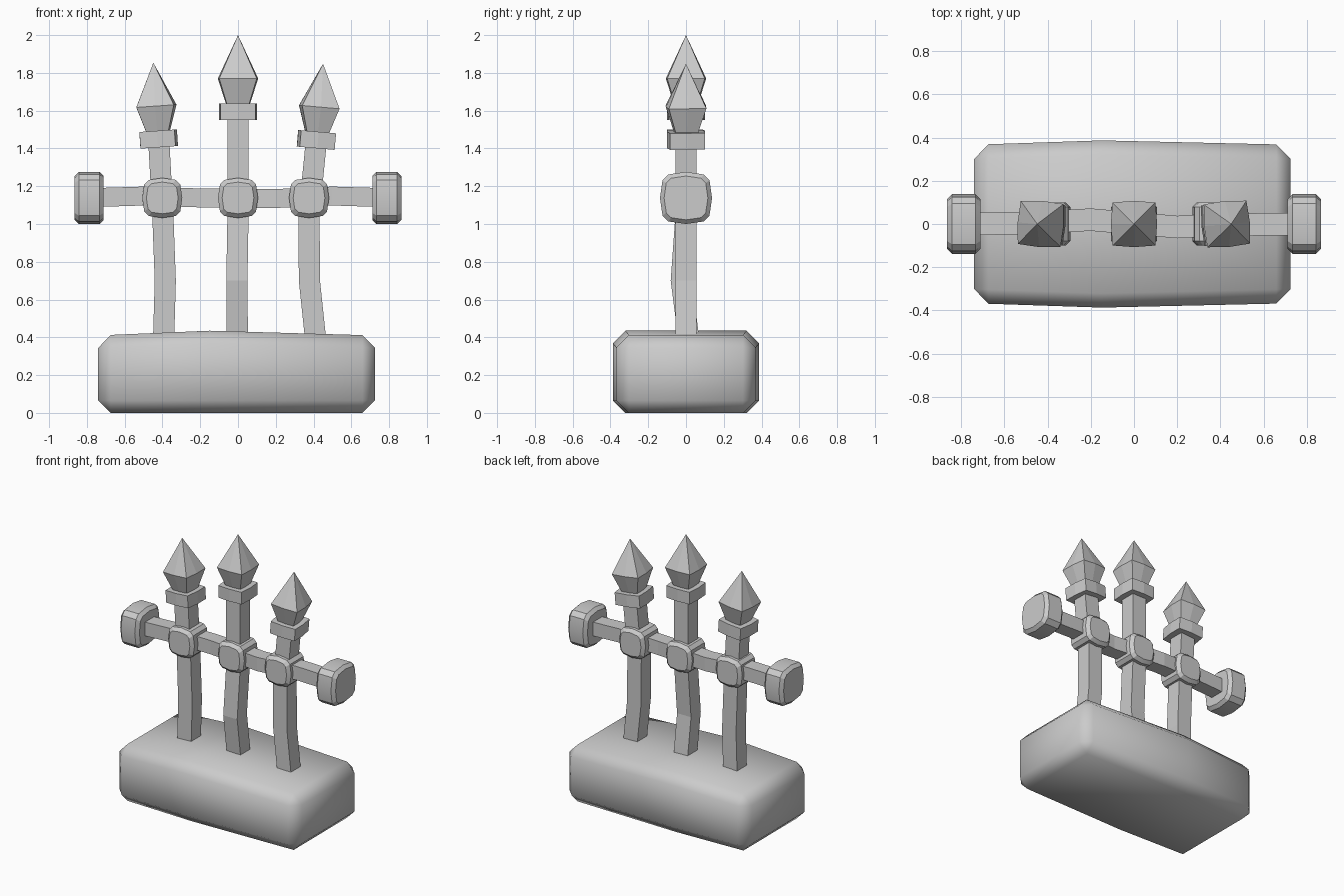
import bpy, bmesh
from math import radians
from mathutils import Matrix, Vector

cube = bpy.data.objects.get("Cube")
if cube:
    bpy.data.objects.remove(cube, do_unlink=True)

STONE = (0.6, 0.6, 0.6, 1)
mat = bpy.data.materials.new("plain grey")
mat.use_nodes = True
mat.diffuse_color = STONE
mat.node_tree.nodes["Principled BSDF"].inputs["Base Color"].default_value = STONE


def loft(name, rings, smooth=None, bevel=0, matrix=Matrix()):
    """Skin a list of equal-length vertex rings and cap both ends."""
    bm = bmesh.new()
    loops = [[bm.verts.new(p) for p in ring] for ring in rings]
    n = len(loops[0])
    for a, b in zip(loops, loops[1:]):
        for i in range(n):
            j = (i + 1) % n
            bm.faces.new((a[i], a[j], b[j], b[i]))
    bm.faces.new(loops[0])
    bm.faces.new(loops[-1])
    bmesh.ops.remove_doubles(bm, verts=bm.verts, dist=1e-5)
    bmesh.ops.recalc_face_normals(bm, faces=bm.faces)
    if bevel:
        edges = [e for e in bm.edges if e.calc_face_angle(0) > radians(40)]
        bmesh.ops.bevel(bm, geom=edges, offset=bevel, segments=1,
                        affect='EDGES', profile=0.5)
    bm.transform(matrix)
    mesh = bpy.data.meshes.new(name)
    bm.to_mesh(mesh)
    bm.free()
    mesh.materials.append(mat)
    if smooth:
        mesh.polygons.foreach_set("use_smooth", [True] * len(mesh.polygons))
        mesh.set_sharp_from_angle(angle=radians(smooth))
    obj = bpy.data.objects.new(name, mesh)
    bpy.context.collection.objects.link(obj)
    return obj


def turn(points):
    """Repeat a quarter profile around four sides."""
    out = []
    for _ in range(4):
        out += points
        points = [(-v, u) for u, v in points]
    return out


SQUARE = turn([(1, 1)])
PILLOW = turn([(1, 0), (0.9, 0.68), (0.68, 0.9)])
BOWED = turn([(1, 0), (0.93, 0.93)])


def pillow(name, centre, axis, radius, depth, chamfer):
    """Bulged square block with chamfered rims, facing along an axis."""
    rings = []
    for d, r in ((-depth, radius - chamfer), (chamfer - depth, radius),
                 (depth - chamfer, radius), (depth, radius - chamfer)):
        rings.append([Vector((d, u * r, v * r)) if axis == 'x'
                      else Vector((u * r, d, v * r)) for u, v in PILLOW])
    return loft(name, rings, smooth=25, matrix=Matrix.Translation(centre))


# Heavy base, slightly swollen off centre
loft("base", [[(x, -w, 0), (x, w, 0), (x, w, h), (x, -w, h)]
              for x, w, h in ((-0.74, 0.367, 0.41), (-0.15, 0.387, 0.435),
                              (0.725, 0.367, 0.41))],
     smooth=50, bevel=0.066)

# Bent posts, each topped by a collar and a spear point
posts = {
    "right": ([(-0.395, 0, 0.35), (-0.385, 0, 0.7), (-0.398, 0, 1.05),
               (-0.42, 0, 1.45)], -4),
    "middle": ([(-0.003, 0.02, 0.35), (-0.006, -0.025, 0.7), (0, 0, 1.05),
                (0, 0, 1.595)], 0),
    "left": ([(0.415, 0, 0.35), (0.378, 0, 0.7), (0.376, 0, 1.05),
              (0.415, 0, 1.445)], 5),
}
for side, (path, tilt) in posts.items():
    loft(side + "_post", [[(x + u * 0.056, y + v * 0.056, z) for u, v in SQUARE]
                          for x, y, z in path])
    place = (Matrix.Translation(path[-1]) @ Matrix.Rotation(radians(tilt), 4, 'Y')
             @ Matrix.Rotation(radians(tilt), 4, 'Z'))
    loft(side + "_collar", [[(u * 0.1, v * 0.1, z) for u, v in BOWED]
                            for z in (-0.044, 0.044)], matrix=place)
    loft(side + "_spear_point", [[(u * r, v * r, z) for u, v in BOWED]
                                 for r, z in ((0.06, 0.03), (0.107, 0.175), (0, 0.405))],
         matrix=place)
    # Block where the post meets the crossbar
    pillow(side + "_joint", (path[2][0] - 0.003 * (tilt < 0), 0, 1.138),
           'y', 0.106, 0.1, 0.022)

# Wavy crossbar
loft("crossbar", [[(x, y + u * 0.052, z + v * 0.05) for u, v in SQUARE]
                  for x, y, z in ((-0.76, 0, 1.14), (-0.5, 0.005, 1.148),
                                  (-0.2, 0.02, 1.138), (0.2, -0.014, 1.135),
                                  (0.5, -0.003, 1.148), (0.76, 0, 1.14))])

# Blocks at the crossbar ends
for side, x in (("right", -0.788), ("left", 0.788)):
    pillow(side + "_end_block", (x, 0, 1.138), 'x', 0.138, 0.077, 0.022)
